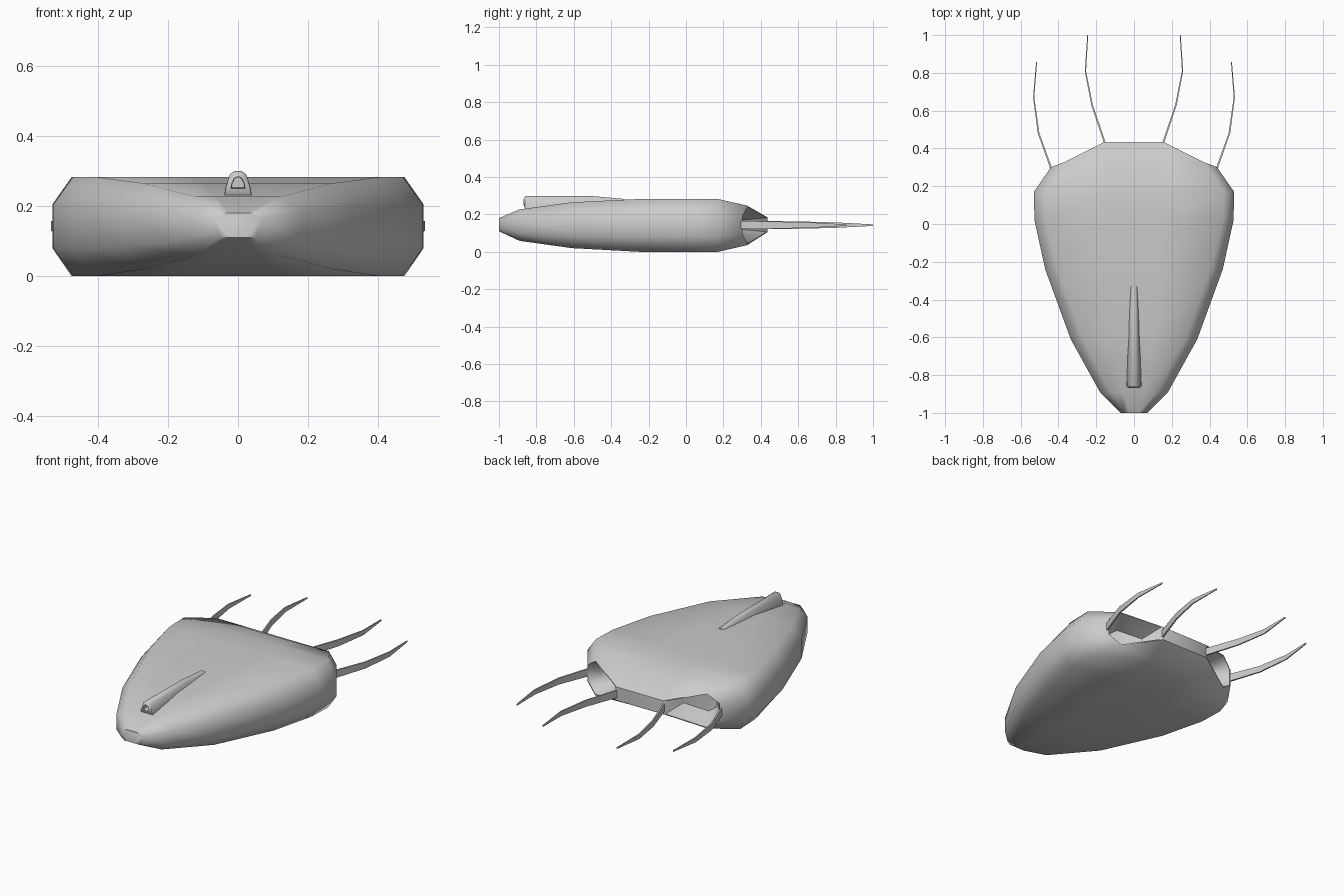
import bpy, bmesh, math
from mathutils import Vector

if "Cube" in bpy.data.objects:
    bpy.data.objects.remove(bpy.data.objects["Cube"])


def finish(bm, name, angle):
    bmesh.ops.recalc_face_normals(bm, faces=bm.faces)
    me = bpy.data.meshes.new(name)
    bm.to_mesh(me)
    bm.free()
    ob = bpy.data.objects.new(name, me)
    bpy.context.collection.objects.link(ob)
    bpy.ops.object.select_all(action='DESELECT')
    ob.select_set(True)
    bpy.context.view_layer.objects.active = ob
    bpy.ops.object.shade_smooth_by_angle(angle=math.radians(angle))
    return ob


def loft(bm, rings, cap_start=True, cap_end=True):
    """Skin closed rings of points; returns vertex rings and the end caps."""
    vr = [[bm.verts.new(p) for p in r] for r in rings]
    n = len(vr[0])
    for a, b in zip(vr, vr[1:]):
        for i in range(n):
            j = (i + 1) % n
            bm.faces.new((a[i], a[j], b[j], b[i]))
    caps = []
    if cap_start:
        caps.append(bm.faces.new(vr[0]))
    if cap_end:
        caps.append(bm.faces.new(vr[-1]))
    return vr, caps


def hollow(bm, face, scale, depth):
    """Sink a face inwards along depth while tapering it."""
    new = bmesh.ops.extrude_discrete_faces(bm, faces=[face])['faces'][0]
    c = new.calc_center_median()
    for v in new.verts:
        v.co = c + (v.co - c) * scale + Vector(depth)
    return new


def body_ring(inner, top, hi, lo, bot, inner_bot):
    """Full 12-point ring from the six right-hand points."""
    right = [inner, top, hi, lo, bot, inner_bot]
    return right + [(-x, y, z) for x, y, z in reversed(right)]


# Hull: y, half width, top width, inner width, z top, z high side, z low side, z bottom
stations = [
    (-1.00, .070, .050, .025, .180, .165, .125, .110),
    (-0.89, .180, .120, .060, .227, .185, .100, .059),
    (-0.61, .335, .270, .100, .265, .200, .085, .020),
    (-0.24, .470, .405, .130, .283, .205, .080, .000),
    (0.02, .527, .470, .140, .283, .205, .080, .000),
    (0.17, .530, .475, .140, .283, .205, .080, .000),
]
rings = [body_ring((i, y, zt), (t, y, zt), (w, y, zh), (w, y, zl), (t, y, zb), (i, y, zb))
         for y, w, t, i, zt, zh, zl, zb in stations]
rings.append(body_ring((.14, .31, .250), (.37, .327, .247), (.44, .30, .195),
                       (.44, .30, .090), (.37, .327, .036), (.14, .31, .033)))
bm = bmesh.new()
vr, _ = loft(bm, rings, cap_end=False)
last = vr[-1]

# Stern plate with the two engine openings beside it
tr, br, bl, tl = [bm.verts.new(p) for p in
                  ((.155, .435, .185), (.155, .435, .105), (-.155, .435, .105), (-.155, .435, .185))]
bm.faces.new((tr, br, bl, tl))
bm.faces.new((last[11], last[0], tr, tl))
bm.faces.new((last[5], last[6], bl, br))
openings = []
for ring, t, b in ((last[0:6], tr, br), (last[6:12][::-1], tl, bl)):
    bm.faces.new((ring[0], ring[1], t))
    bm.faces.new((ring[5], ring[4], b))
    openings.append(bm.faces.new((ring[1], ring[2], ring[3], ring[4], b, t)))
for face, s in zip(openings, (1, -1)):
    rim = hollow(bm, face, .94, (0, 0, 0))
    hollow(bm, rim, .62, (-.045 * s, -.12, 0))
finish(bm, "hull", 60)

# Dorsal barrel with a recessed muzzle
def barrel_ring(y, k, zb, zt):
    half = [(.040, 0), (.036, .38), (.023, .88), (.011, 1)]
    pts = [(x * k, y, zb + (zt - zb) * f) for x, f in half]
    return pts + [(-x, yy, z) for x, yy, z in reversed(pts)]

bm = bmesh.new()
_, caps = loft(bm, [barrel_ring(-.862, .92, .236, .294), barrel_ring(-.855, 1, .225, .300),
                    barrel_ring(-.50, .84, .225, .298), barrel_ring(-.33, .75, .225, .283)])
muzzle = hollow(bm, caps[0], .55, (0, -.006, 0))
hollow(bm, muzzle, .9, (0, .05, 0))
finish(bm, "dorsal_barrel", 40)

# Four thin curved tail blades
paths = {
    "inner": [(.145, .40), (.158, .44), (.222, .63), (.257, .81), (.245, 1.0)],
    "outer": [(.432, .27), (.444, .31), (.505, .48), (.531, .67), (.516, .857)],
}
heights = [.022, .022, .019, .014, .004]
for kind, path in paths.items():
    for side, s in (("right", 1), ("left", -1)):
        rings = []
        for k, ((x, y), h) in enumerate(zip(path, heights)):
            t = .006 - .0009 * k
            z = .143
            rings.append([(s * x + t, y, z - h), (s * x + t, y, z + h),
                          (s * x - t, y, z + h), (s * x - t, y, z - h)])
        bm = bmesh.new()
        loft(bm, rings)
        finish(bm, f"{kind}_tail_blade_{side}", 30)
